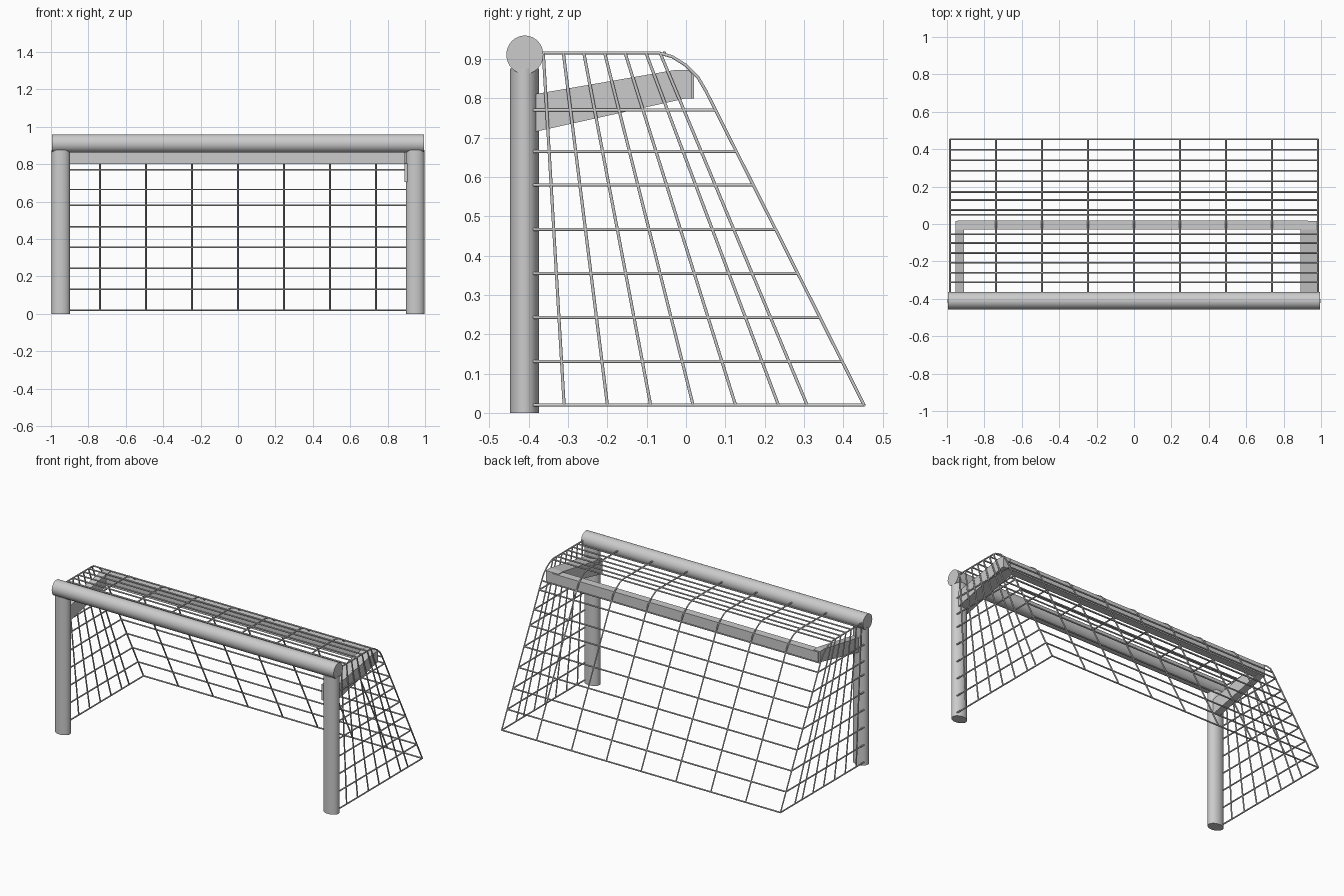
import bpy, bmesh, math

if "Cube" in bpy.data.objects:
    bpy.data.objects.remove(bpy.data.objects["Cube"])

NET_X = 0.984      # half width of the net
R = 0.0045         # strand radius


def cylinder(name, loc, depth, scale=(1, 1, 1), rot=(0, 0, 0)):
    bpy.ops.mesh.primitive_cylinder_add(vertices=32, radius=1, depth=depth,
                                        location=loc, rotation=rot)
    ob = bpy.context.object
    ob.name = name
    ob.scale = scale
    bpy.ops.object.transform_apply(location=False, rotation=True, scale=True)
    bpy.ops.object.shade_smooth_by_angle(angle=math.radians(40))
    return ob


def extrude_x(name, profile, x0, x1):
    """Solid from a side profile of (y, z) points between two x positions."""
    bm = bmesh.new()
    face = bm.faces.new([bm.verts.new((x0, y, z)) for y, z in profile])
    ext = bmesh.ops.extrude_face_region(bm, geom=[face])
    for v in ext["geom"]:
        if isinstance(v, bmesh.types.BMVert):
            v.co.x = x1
    bmesh.ops.recalc_face_normals(bm, faces=bm.faces)
    me = bpy.data.meshes.new(name)
    bm.to_mesh(me)
    bm.free()
    ob = bpy.data.objects.new(name, me)
    bpy.context.collection.objects.link(ob)


def strands(name, paths):
    """Thin bars following each path, joined in one curve object."""
    cu = bpy.data.curves.new(name, 'CURVE')
    cu.dimensions = '3D'
    cu.bevel_depth = R
    cu.bevel_resolution = 1
    cu.use_fill_caps = True
    for path in paths:
        sp = cu.splines.new('POLY')
        sp.points.add(len(path) - 1)
        for p, co in zip(sp.points, path):
            p.co = (*co, 1)
    ob = bpy.data.objects.new(name, cu)
    bpy.context.collection.objects.link(ob)


# Goal frame: crossbar and two oval posts
cylinder("crossbar", (0, -0.41, 0.911), 1.99, (0.049, 0.047, 1), (0, math.pi / 2, 0))
for side, label in ((-1, "left"), (1, "right")):
    cylinder(label + "_post", (side * 0.948, -0.411, 0.438), 0.876, (0.05, 0.037, 1))

# Support arms running back from the posts, and the rear rail
arm = [(-0.43, 0.705), (-0.43, 0.803), (-0.03, 0.872), (0.015, 0.872),
       (0.015, 0.80), (0.0, 0.80)]
extrude_x("left_arm", arm, -0.955, -0.91)
extrude_x("right_arm", arm, 0.89, 0.979)
extrude_x("rear_rail", [(-0.03, 0.80), (-0.03, 0.868), (0.02, 0.868), (0.02, 0.80)],
          -0.945, 0.93)

# Net silhouette seen from the side
profile = [(-0.375, 0.916), (-0.07, 0.916), (-0.035, 0.906), (0.0, 0.884),
           (0.03, 0.854), (0.05, 0.82), (0.453, 0.02)]


def back_y(z):
    return 0.05 + (0.82 - z) * 0.403 / 0.80


levels = [0.02, 0.131, 0.243, 0.355, 0.467, 0.58, 0.665, 0.77]
top_y = [-0.363, -0.312, -0.26, -0.207, -0.155, -0.102, -0.066]
ground_y = [-0.31, -0.20, -0.09, 0.018, 0.126, 0.235, 0.308]

# Lengthwise strands over the roof and down the back
strands("net_long_strands",
        [[(i * NET_X / 4, y, z) for y, z in profile] for i in range(-4, 5)])

# Cross strands on the back slope and the roof
cross = [(back_y(z), z) for z in levels + [0.82]]
cross += [(y, 0.916) for y in top_y[1:6] + [-0.055]]
strands("net_cross_strands",
        [[(-NET_X, y, z), (NET_X, y, z)] for y, z in cross])

# Side panels: level strands from the posts plus fanned uprights
for s, label in ((-1, "left"), (1, "right")):
    x = s * NET_X
    paths = [[(x, -0.39, z), (x, back_y(z), z)] for z in levels]
    paths += [[(x, t, 0.916), (x, g, 0.02)] for t, g in zip(top_y, ground_y)]
    strands(label + "_side_net", paths)
